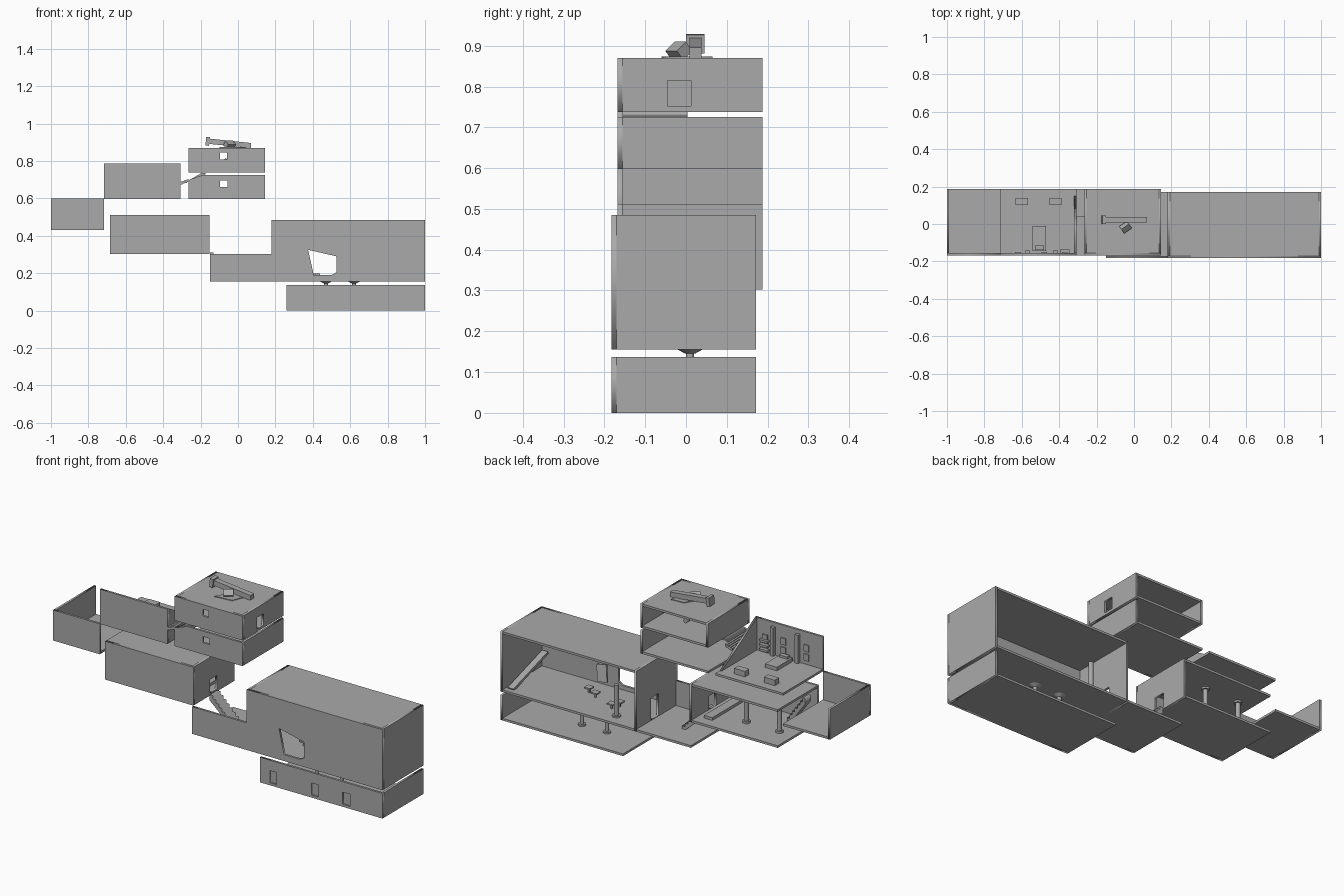
import bpy, math
from mathutils import Matrix, Vector

if "Cube" in bpy.data.objects:
    bpy.data.objects.remove(bpy.data.objects["Cube"])

grey = bpy.data.materials.new("plain_grey")
grey.diffuse_color = (0.4, 0.4, 0.4, 1)
grey.use_nodes = True
grey.node_tree.nodes["Principled BSDF"].inputs["Base Color"].default_value = grey.diffuse_color
T = 0.012  # wall thickness


def finish(name, mesh, matrix=Matrix()):
    mesh.transform(matrix)
    mesh.materials.clear()
    mesh.materials.append(grey)
    ob = bpy.data.objects.new(name, mesh)
    bpy.context.scene.collection.objects.link(ob)
    return ob


def rect(a0, a1, b0, b1):
    return [(a0, b0), (a1, b0), (a1, b1), (a0, b1)]


def panel(name, axis, pos, outline, holes=(), thick=T):
    """Slab from an outline with holes; axis is its normal, pos its lower side."""
    cu = bpy.data.curves.new(name, 'CURVE')
    cu.dimensions, cu.fill_mode, cu.extrude = '2D', 'BOTH', thick / 2
    for loop in [outline, *holes]:
        sp = cu.splines.new('POLY')
        sp.points.add(len(loop) - 1)
        for p, (a, b) in zip(sp.points, loop):
            p.co = (a, b, 0, 1)
        sp.use_cyclic_u = True
    tmp = bpy.data.objects.new(name + "_tmp", cu)
    bpy.context.scene.collection.objects.link(tmp)
    dg = bpy.context.evaluated_depsgraph_get()
    mesh = bpy.data.meshes.new_from_object(tmp.evaluated_get(dg))
    bpy.data.objects.remove(tmp)
    c = pos + thick / 2
    if axis == 'x':
        m = Matrix(((0, 0, 1, c), (1, 0, 0, 0), (0, 1, 0, 0), (0, 0, 0, 1)))
    elif axis == 'y':
        m = Matrix(((1, 0, 0, 0), (0, 0, -1, c), (0, 1, 0, 0), (0, 0, 0, 1)))
    else:
        m = Matrix.Translation((0, 0, c))
    return finish(name, mesh, m)


def box(name, x0, x1, y0, y1, z0, z1, rot=None):
    me = bpy.data.meshes.new(name)
    v = [(sx * (x1 - x0) / 2, sy * (y1 - y0) / 2, sz * (z1 - z0) / 2)
         for sx in (-1, 1) for sy in (-1, 1) for sz in (-1, 1)]
    f = [(0, 1, 3, 2), (4, 6, 7, 5), (0, 4, 5, 1), (2, 3, 7, 6), (0, 2, 6, 4), (1, 5, 7, 3)]
    me.from_pydata(v, [], f)
    m = Matrix.Translation(((x0 + x1) / 2, (y0 + y1) / 2, (z0 + z1) / 2))
    if rot:
        for ax, deg in rot:
            m = m @ Matrix.Rotation(math.radians(deg), 4, ax)
    return finish(name, me, m)


def post(name, x, y, z0, z1, r0, r1=None, n=12):
    r1 = r0 if r1 is None else r1
    me = bpy.data.meshes.new(name)
    v = [(x + r * math.cos(i * math.tau / n), y + r * math.sin(i * math.tau / n), z)
         for r, z in ((r0, z0), (r1, z1)) for i in range(n)]
    f = [(i, (i + 1) % n, n + (i + 1) % n, n + i) for i in range(n)]
    f += [tuple(reversed(range(n))), tuple(range(n, 2 * n))]
    me.from_pydata(v, [], f)
    return finish(name, me)


def room(name, x0, x1, y0, y1, z0, z1, sides, front=None, holes=(), right_holes=(), left_holes=()):
    """Room open at the back; sides is any of L, R (walls) and T (roof)."""
    panel(name + "_front_wall", 'y', y0, front or rect(x0, x1, z0, z1), holes)
    a = x0 + (T if 'L' in sides else 0)
    b = x1 - (T if 'R' in sides else 0)
    box(name + "_floor", a, b, y0 + T, y1, z0, z0 + T)
    if 'T' in sides:
        box(name + "_roof", a, b, y0 + T, y1, z1 - T, z1)
    if 'L' in sides:
        panel(name + "_left_wall", 'x', x0, rect(y0 + T, y1, z0, z1), left_holes)
    if 'R' in sides:
        panel(name + "_right_wall", 'x', x1 - T, rect(y0 + T, y1, z0, z1), right_holes)


def stairs(name, x0, x1, y0, y1, z0, z1, n):
    """Solid steps falling from height z1 at x0 to z0 at x1."""
    prof = [(x0, z0)]
    for i in range(n):
        z = z1 - (z1 - z0) * i / n
        prof += [(x0 + (x1 - x0) * i / n, z), (x0 + (x1 - x0) * (i + 1) / n, z)]
    prof.append((x1, z0))
    # hollow underside so the flight is a sloping band
    prof += [(x1 - 0.02, z0), (x0, z1 - 0.03)]
    panel(name, 'y', y0, prof[1:], thick=y1 - y0)


YA, YB = -0.182, 0.172   # right-hand rooms
YC, YD = -0.168, 0.187   # left-hand rooms

# Cellar with blind windows and posts
slots = [(0.32, 0.36), (0.57, 0.612), (0.76, 0.805)]
room("cellar", 0.26, 1, YA, YB, 0, 0.137, "R",
     holes=[rect(a, b, 0.014, 0.08) for a, b in slots])
for a, b in slots:
    box("cellar_window_plate", a, b, YA + 0.007, YA + T, 0.014, 0.08)
for x in (0.47, 0.62):
    post("cellar_post", x, 0.01, 0.01, 0.15, 0.01)
    post("cellar_post_cap", x, 0.01, 0.145, 0.158, 0.012, 0.035)
    post("cellar_post_foot", x, 0.01, 0.01, 0.02, 0.02)

# Great hall
room("hall", 0.18, 1, YA, YB, 0.155, 0.485, "LRT",
     holes=[[(0.375, 0.325), (0.405, 0.19), (0.5, 0.19), (0.527, 0.205), (0.527, 0.29)]],
     left_holes=[rect(-0.02, 0.045, 0.17, 0.29)])
box("hall_ramp", 0.94, 0.975, -0.16, 0.15, 0.205, 0.22, [('X', -17)])
post("hall_post", 0.35, 0.1, 0.165, 0.34, 0.012)
post("hall_post_foot", 0.35, 0.1, 0.165, 0.175, 0.022)
box("leaning_panel", 0.57, 0.63, -0.14, -0.13, 0.2, 0.29, [('Y', 12), ('X', 12)])
for x, y in ((0.62, -0.05), (0.56, -0.02), (0.42, 0.04), (0.40, 0.0)):
    box("stool_seat", x - 0.018, x + 0.018, y - 0.018, y + 0.018, 0.19, 0.198)
    box("stool_leg", x - 0.004, x + 0.004, y - 0.004, y + 0.004, 0.166, 0.191)

# Passage with stairs up to the middle room
panel("passage_front_wall", 'y', YA, rect(-0.15, 0.18, 0.155, 0.303))
box("passage_floor", -0.15, 0.18, YA + T, YB, 0.155, 0.155 + T)
stairs("passage_stairs", -0.15, 0.0, -0.03, 0.035, 0.165, 0.31, 8)

# Middle room, open on the left
room("middle_room", -0.685, -0.152, YC, YD, 0.303, 0.512, "RT",
     right_holes=[rect(-0.025, 0.035, 0.316, 0.39)])
for x in (-0.4, -0.6):
    post("middle_post", x, 0.05, 0.31, 0.505, 0.012)
    for z in (0.314, 0.49):
        post("middle_post_collar", x, 0.05, z, z + 0.012, 0.02)
stairs("middle_stairs", -0.67, -0.56, -0.12, -0.07, 0.314, 0.47, 7)
box("long_table", -0.25, -0.2, -0.13, 0.13, 0.315, 0.33)

# Low terrace at the far left
room("terrace", -1, -0.717, YC, YD, 0.432, 0.598, "L")

# Upper chamber with a sloping end wall
room("chamber", -0.717, -0.308, YC, YD, 0.598, 0.787, "")
panel("chamber_end_wall", 'x', -0.308 - T,
      [(YC + T, 0.61), (0.15, 0.61), (YC + T, 0.787)])
for x in (-0.42, -0.57):
    box("chamber_pillar", x - 0.01, x + 0.01, YC + T, YC + 0.03, 0.61, 0.765)
for x, z in ((-0.37, 0.69), (-0.48, 0.7), (-0.48, 0.65), (-0.62, 0.7), (-0.62, 0.65)):
    box("chamber_picture", x - 0.015, x + 0.015, YC + T, YC + T + 0.006, z - 0.018, z + 0.018)
for z in (0.62, 0.645, 0.67):
    box("chamber_shelf", -0.395, -0.345, YC + T, YC + 0.032, z, z + 0.012)
box("bed", -0.542, -0.47, -0.145, -0.01, 0.61, 0.63)
box("bed_pillow", -0.53, -0.482, -0.14, -0.115, 0.63, 0.642)
for x in (-0.6, -0.42):
    box("chest", x - 0.033, x + 0.033, 0.102, 0.138, 0.61, 0.64)

# Link steps between chamber and tower
for i in range(4):
    x = -0.308 + i * 0.011
    box("link_step", x, x + 0.012, YC, 0.04, 0.675 + i * 0.004, 0.69 + i * 0.004)

# Tower, lower storey with a sloping wall top
room("lower_tower", -0.265, 0.145, YC, YD, 0.598, 0.725, "R",
     front=[(-0.265, 0.598), (0.145, 0.598), (0.145, 0.725), (-0.19, 0.725), (-0.265, 0.698)],
     holes=[rect(-0.095, -0.055, 0.662, 0.695)])
panel("tower_ramp", 'y', YC + T,
      [(-0.265, 0.695), (-0.255, 0.693), (-0.175, 0.728), (-0.175, 0.737), (-0.2, 0.733)], thick=0.16)

# Tower, upper storey
room("upper_tower", -0.265, 0.145, YC, YD, 0.738, 0.87, "LRT",
     holes=[rect(-0.095, -0.06, 0.808, 0.845)],
     right_holes=[rect(-0.045, 0.012, 0.752, 0.815)])
box("tower_bench", -0.08, -0.03, 0.03, 0.07, 0.78, 0.8, [('Y', 45)])

# Telescope on the tower roof
panel("roof_hatch", 'z', 0.87, [(-0.1, -0.06), (0.0, -0.05), (0.045, 0.065), (-0.03, 0.06)], thick=0.004)
box("telescope_tube", -0.16, 0.07, 0.008, 0.038, 0.88, 0.908, [('Y', 6)])
box("telescope_hood", -0.172, -0.152, 0.0, 0.045, 0.882, 0.928, [('Y', 6)])
box("telescope_mount", -0.07, -0.02, -0.035, 0.0, 0.872, 0.902, [('Z', 35), ('X', 40)])
